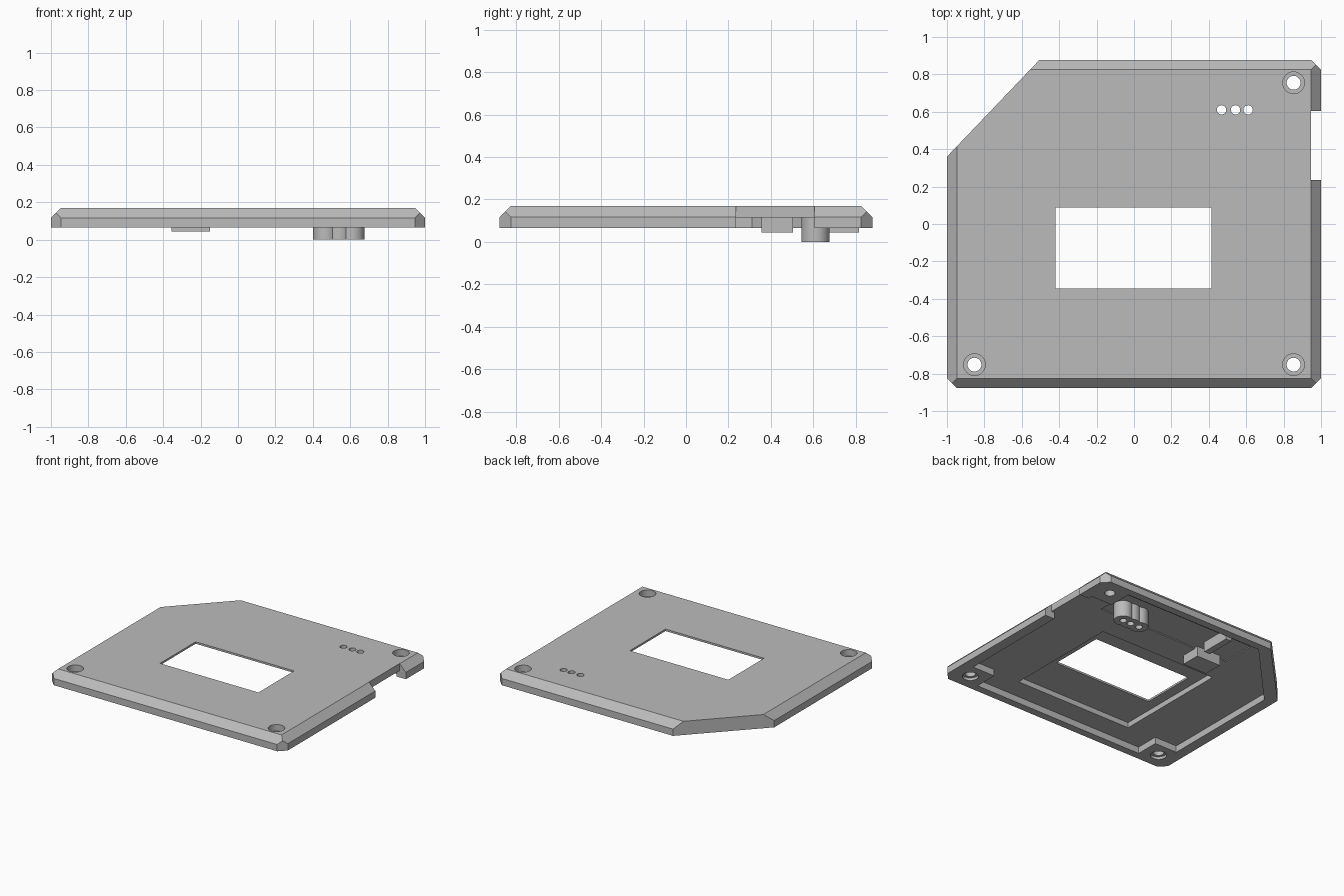
import bpy, bmesh, math

old = bpy.data.objects.get("Cube")
if old:
    bpy.data.objects.remove(old, do_unlink=True)

grey = bpy.data.materials.new("plain grey")
grey.use_nodes = True
grey.diffuse_color = (0.5, 0.5, 0.5, 1)
grey.node_tree.nodes["Principled BSDF"].inputs["Base Color"].default_value = (0.5, 0.5, 0.5, 1)

RIM, CEIL, TOP = 0.065, 0.115, 0.17     # main levels
CH = 0.053                              # chamfer size
HX, HY = 1.0, 0.878                     # half extents


def prism(name, pts, z0, z1, top_chamfer=0):
    """Extrude an outline between two heights, optionally chamfering the top rim."""
    bm = bmesh.new()
    face = bm.faces.new([bm.verts.new((x, y, z0)) for x, y in pts])
    up = bmesh.ops.extrude_face_region(bm, geom=[face])["geom"]
    for v in up:
        if isinstance(v, bmesh.types.BMVert):
            v.co.z = z1
    if top_chamfer:
        edges = [e for e in bm.edges if all(v.co.z > z1 - 1e-4 for v in e.verts)]
        bmesh.ops.bevel(bm, geom=edges, offset=top_chamfer, segments=1, affect='EDGES')
    bmesh.ops.recalc_face_normals(bm, faces=bm.faces)
    mesh = bpy.data.meshes.new(name)
    bm.to_mesh(mesh)
    bm.free()
    mesh.materials.append(grey)
    obj = bpy.data.objects.new(name, mesh)
    bpy.context.collection.objects.link(obj)
    return obj


def box(name, x0, x1, y0, y1, z0, z1, chamfer=0):
    return prism(name, [(x0, y0), (x1, y0), (x1, y1), (x0, y1)], z0, z1, chamfer)


def rod(name, x, y, r, z0, z1, n=40):
    ring = [(x + r * math.cos(2 * math.pi * i / n), y + r * math.sin(2 * math.pi * i / n))
            for i in range(n)]
    return prism(name, ring, z0, z1)


def combine(obj, tool, operation='DIFFERENCE'):
    """Apply a boolean and discard the tool."""
    mod = obj.modifiers.new("cut", 'BOOLEAN')
    mod.operation, mod.solver, mod.object = operation, 'EXACT', tool
    dg = bpy.context.evaluated_depsgraph_get()
    mesh = bpy.data.meshes.new_from_object(obj.evaluated_get(dg))
    obj.modifiers.clear()
    obj.data = mesh
    bpy.data.objects.remove(tool, do_unlink=True)


# Cover plate: chamfered slab trimmed to the cut-corner outline
cover = box("cover_plate", -HX, HX, -HY, HY, RIM, TOP, CH)
outline = [(-HX, CH - HY), (CH - HX, -HY), (HX - CH, -HY), (HX, CH - HY),
           (HX, HY - CH), (HX - CH, HY), (-0.505, HY), (-HX, 0.36)]
combine(cover, prism("trim", outline, -1, 1), 'INTERSECT')

# Underside cavity, leaving the rim and three screw corners
cavity = [(0.73, -0.82), (0.73, -0.64), (0.92, -0.64), (0.92, 0.64), (0.74, 0.64), (0.74, 0.82),
          (-0.44, 0.82), (-0.92, 0.31), (-0.92, -0.64), (-0.73, -0.64), (-0.73, -0.82)]
combine(cover, prism("cavity", cavity, -1, CEIL))

# Display window with its recess, shallow back recess, side notch
combine(cover, box("window_recess", -0.5, 0.49, -0.66, 0.25, -1, 0.155))
combine(cover, box("window", -0.42, 0.415, -0.345, 0.087, -1, 1))
combine(cover, box("back_recess", -0.43, 0.7, 0.48, 0.75, -1, CEIL + 0.008))
combine(cover, box("notch", 0.945, 1.2, 0.235, 0.605, -1, 1))
combine(cover, box("notch_inner", 0.9, 1.2, 0.235, 0.605, -1, CEIL))

# Counterbored screw holes
for x, y in ((-0.853, -0.752), (0.853, -0.752), (0.853, 0.755)):
    combine(cover, rod("screw_hole", x, y, 0.037, -1, 1))
    combine(cover, rod("screw_head", x, y, 0.058, 0.12, 1))
    if y < 0:
        combine(cover, rod("screw_seat", x, y, 0.056, -1, 0.085))

# Three merged tubes under the small holes
holes = [(0.468, 0.61), (0.543, 0.61), (0.61, 0.61)]
tubes = rod("hole_tubes", *holes[0], 0.066, 0, 0.15)
for p in holes[1:]:
    combine(tubes, rod("tube", *p, 0.066, 0, 0.15), 'UNION')
for p in holes:
    for part in (tubes, cover):
        combine(part, rod("small_hole", *p, 0.025, -1, 1))

# Support blocks hanging from the underside
box("support_block", -0.355, -0.15, 0.355, 0.505, 0.045, 0.14)
box("support_rib", -0.2, -0.15, 0.58, 0.815, 0.045, 0.14)

# Smooth the round walls only
for part in (cover, tubes):
    bpy.ops.object.select_all(action='DESELECT')
    part.select_set(True)
    bpy.context.view_layer.objects.active = part
    bpy.ops.object.shade_smooth_by_angle(angle=math.radians(25))
